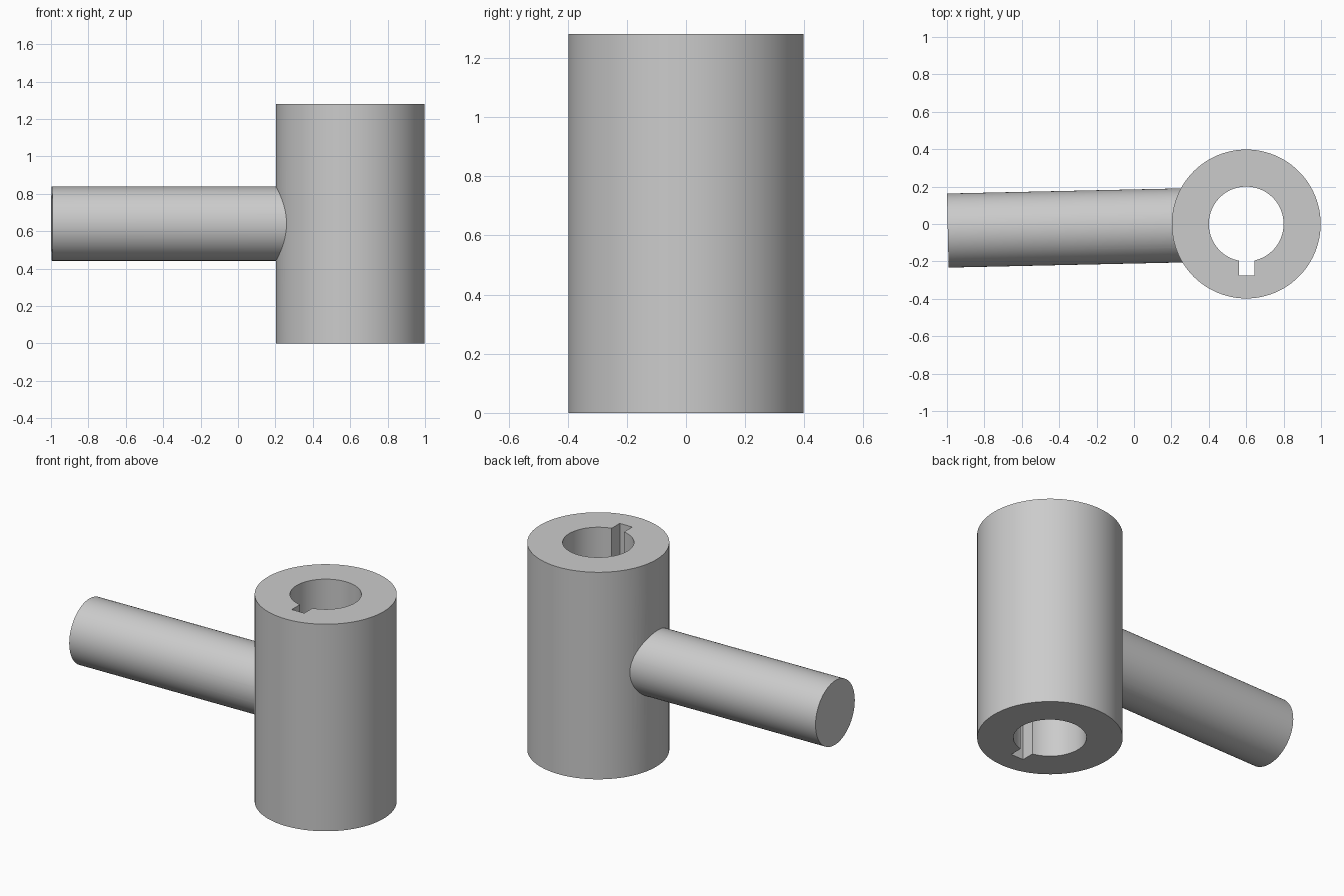
import bpy, math
from mathutils import Vector

cube = bpy.data.objects.get("Cube")
if cube:
    bpy.data.objects.remove(cube, do_unlink=True)

HUB_X, HUB_R, HEIGHT = 0.6, 0.398, 1.28
ROD_R, ROD_Z, ROD_LENGTH = 0.198, 0.64, 1.596
ROD_TURN = 0.022  # slight swing of the rod about the hub axis

steel = bpy.data.materials.new("grey steel")
steel.use_nodes = True
grey = (0.6, 0.6, 0.6, 1)
steel.diffuse_color = grey
steel.node_tree.nodes["Principled BSDF"].inputs["Base Color"].default_value = grey


def cylinder(name, radius, depth, location, rotation=(0, 0, 0), sides=96):
    bpy.ops.mesh.primitive_cylinder_add(vertices=sides, radius=radius, depth=depth,
                                        location=location, rotation=rotation)
    obj = bpy.context.object
    obj.name = name
    obj.data.materials.append(steel)
    return obj


def combine(target, tool, operation):
    """Apply a boolean and discard the tool body."""
    mod = target.modifiers.new(operation.lower(), 'BOOLEAN')
    mod.operation, mod.object, mod.solver = operation, tool, 'EXACT'
    bpy.ops.object.select_all(action='DESELECT')
    target.select_set(True)
    bpy.context.view_layer.objects.active = target
    bpy.ops.object.modifier_apply(modifier=mod.name)
    bpy.data.objects.remove(tool, do_unlink=True)


# Hub body
hub = cylinder("hub_with_handle", HUB_R, HEIGHT, (HUB_X, 0, HEIGHT / 2))

# Handle rod, pointing outward from the hub axis
outward = Vector((-math.cos(ROD_TURN), -math.sin(ROD_TURN), 0))
centre = Vector((HUB_X, 0, ROD_Z)) + outward * ROD_LENGTH / 2
rod = cylinder("handle_rod", ROD_R, ROD_LENGTH, centre, (0, math.pi / 2, ROD_TURN))
combine(hub, rod, 'UNION')

# Through bore
bore = cylinder("bore_cutter", 0.2, HEIGHT * 2, (HUB_X, 0, HEIGHT / 2))
combine(hub, bore, 'DIFFERENCE')

# Keyway slot on the front side of the bore
bpy.ops.mesh.primitive_cube_add(size=1, location=(HUB_X + 0.003, -0.19, HEIGHT / 2))
keyway = bpy.context.object
keyway.name = "keyway_cutter"
keyway.scale = (0.085, 0.17, HEIGHT * 2)
keyway.data.materials.append(steel)
combine(hub, keyway, 'DIFFERENCE')

bpy.ops.object.shade_smooth_by_angle(angle=math.radians(30))
